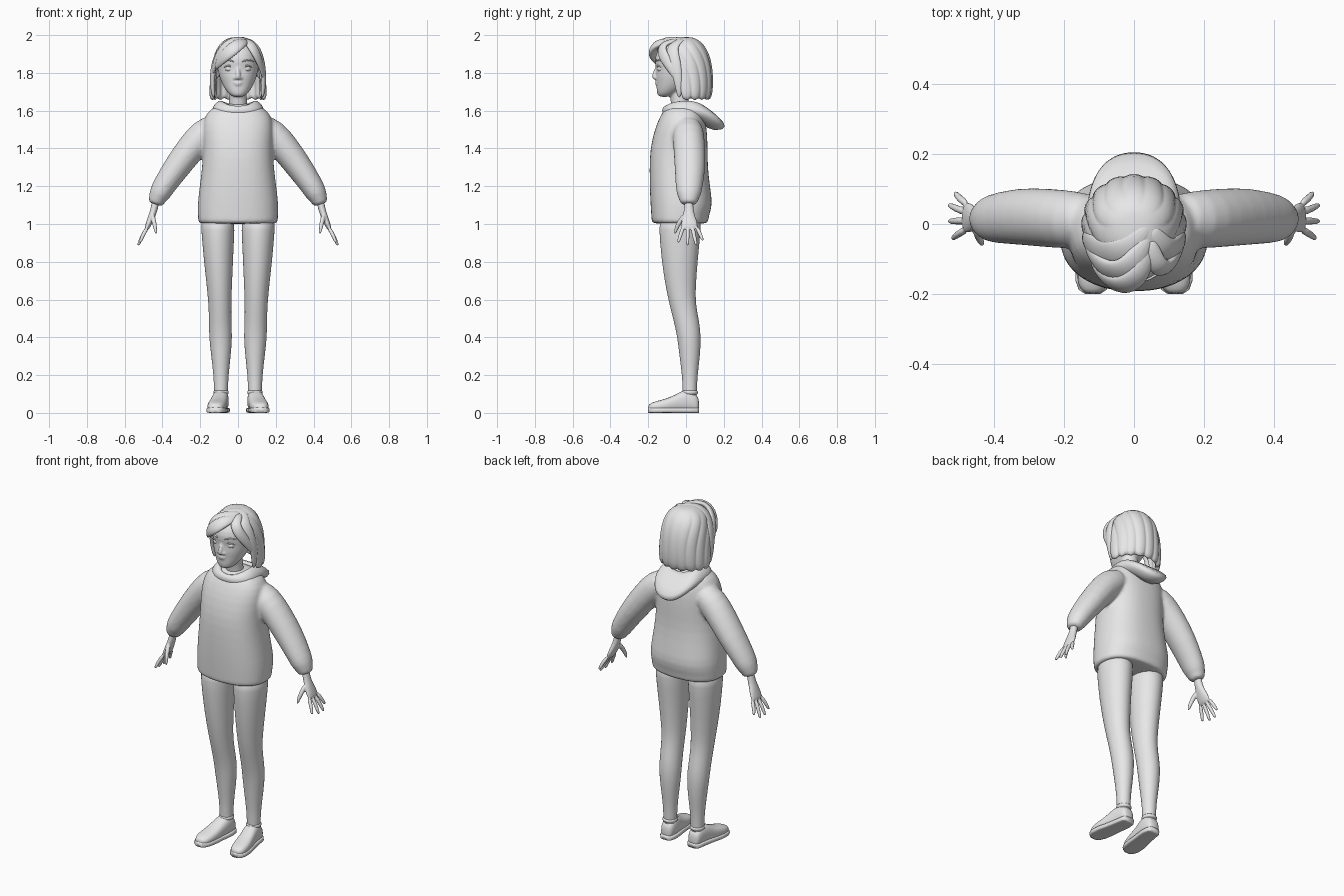
import bpy, bmesh, math
from mathutils import Vector

cube = bpy.data.objects.get("Cube")
if cube:
    bpy.data.objects.remove(cube, do_unlink=True)

grey = bpy.data.materials.new("plain_grey")
grey.use_nodes = True
grey.diffuse_color = (0.8, 0.8, 0.8, 1)
grey.node_tree.nodes["Principled BSDF"].inputs["Base Color"].default_value = (0.8, 0.8, 0.8, 1)

X, Y, Z = Vector((1, 0, 0)), Vector((0, 1, 0)), Vector((0, 0, 1))
SLEEVE_OUT = Vector((0.8, 0, 0.6))
HEAD_MIDDLE = Vector((0, -0.03, 1.82))


def power(value, exponent):
    return math.copysign(abs(value) ** exponent, value)


def skin(bm, rings, cyclic=False):
    """Bridge rings of points into a closed skin."""
    loops = [[bm.verts.new(p) for p in ring] for ring in rings]
    pairs = list(zip(loops, loops[1:]))
    if cyclic:
        pairs.append((loops[-1], loops[0]))
    for low, high in pairs:
        n = len(low)
        for i in range(n):
            j = (i + 1) % n
            bm.faces.new((low[i], low[j], high[j], high[i]))
    if not cyclic:
        bm.faces.new(loops[0])
        bm.faces.new(loops[-1])


def tube(bm, rows, ref, axis=None, sides=16, square=2.0):
    """Loft through rows of (x, y, z, half width, half depth)."""
    points = [Vector(row[:3]) for row in rows]
    rings = []
    for i, row in enumerate(rows):
        p = points[i]
        along = axis or (points[min(i + 1, len(rows) - 1)] - points[max(i - 1, 0)]).normalized()
        out = ref(p) if callable(ref) else ref
        u = out.cross(along).normalized()
        v = along.cross(u)
        ring = []
        for k in range(sides):
            a = math.tau * k / sides
            ring.append(p + u * row[3] * power(math.cos(a), 2 / square)
                        + v * row[4] * power(math.sin(a), 2 / square))
        rings.append(ring)
    skin(bm, rings)


def ball(bm, centre, radii):
    made = bmesh.ops.create_uvsphere(bm, u_segments=20, v_segments=12, radius=1)
    for v in made["verts"]:
        v.co = Vector(centre) + Vector([a * b for a, b in zip(v.co, radii)])


def finish(bm, name, mirror=False, subdivide=1, voxel=0, relax=3, thickness=0, recalc=True):
    if recalc:
        bmesh.ops.recalc_face_normals(bm, faces=bm.faces)
    mesh = bpy.data.meshes.new(name)
    bm.to_mesh(mesh)
    bm.free()
    mesh.materials.append(grey)
    for face in mesh.polygons:
        face.use_smooth = True
    obj = bpy.data.objects.new(name, mesh)
    bpy.context.collection.objects.link(obj)
    if thickness:
        solid = obj.modifiers.new("Thickness", "SOLIDIFY")
        solid.thickness, solid.offset = thickness, -1
    if subdivide:
        obj.modifiers.new("Round", "SUBSURF").levels = subdivide
        obj.modifiers["Round"].render_levels = subdivide
    if voxel:
        remesh = obj.modifiers.new("Blend", "REMESH")
        remesh.mode, remesh.voxel_size, remesh.use_smooth_shade = "VOXEL", voxel, True
        smooth = obj.modifiers.new("Relax", "SMOOTH")
        smooth.factor, smooth.iterations = 0.5, relax
    if mirror:
        obj.modifiers.new("Mirror", "MIRROR").use_mirror_object_x = False if hasattr(
            bpy.types.MirrorModifier, "use_mirror_object_x") else None
    return obj


def finish_pair(bm, name, **options):
    """Make the left part, then add its right twin."""
    obj = finish(bm, name, **options)
    obj.modifiers.new("Mirror", "MIRROR").use_mirror_merge = False
    return obj


# Hoodie: torso and sleeves blended into one surface
bm = bmesh.new()
torso = [(1.0, .205, -.175, .11), (1.01, .212, -.182, .118), (1.04, .212, -.184, .12),
         (1.1, .215, -.188, .142), (1.18, .206, -.192, .13), (1.3, .19, -.194, .115),
         (1.4, .184, -.19, .115), (1.5, .19, -.167, .112), (1.57, .18, -.138, .098),
         (1.615, .14, -.11, .075), (1.64, .07, -.08, .04)]
tube(bm, [(0, (f + b) / 2, z, w, (b - f) / 2) for z, w, f, b in torso],
     Y, axis=Z, sides=32, square=2.4)
sleeve = [(.1, .01, 1.53, .075, .07), (.185, .012, 1.475, .085, .084), (.25, .018, 1.4, .085, .078),
          (.325, .022, 1.3, .083, .072), (.39, .017, 1.205, .073, .062), (.418, .015, 1.155, .066, .057),
          (.43, .015, 1.128, .048, .043), (.438, .015, 1.1, .047, .042)]
for side in (1, -1):
    tube(bm, [(side * r[0],) + r[1:] for r in sleeve], Vector((.8 * side, 0, .6)), sides=20)
finish(bm, "hoodie", voxel=.009, relax=5)

# Hood lying on the shoulders, drawn out at the back
bm = bmesh.new()
hood = [(.07, -.09, .05, 1.60, 1.63, 1.61), (.085, -.1, .07, 1.63, 1.66, 1.645),
        (.118, -.12, .13, 1.622, 1.645, 1.605), (.14, -.13, .215, 1.6, 1.61, 1.53),
        (.135, -.12, .205, 1.575, 1.585, 1.495), (.09, -.1, .1, 1.55, 1.55, 1.49)]
rings = []
for width, front, back, zf, zs, zb in hood:
    ring = []
    for k in range(32):
        a = math.tau * k / 32
        c, s = math.cos(a), math.sin(a)
        reach, z_end = (front, zf) if c > 0 else (back, zb)
        ring.append((width * power(s, .9), reach * power(abs(c), .8), zs + (z_end - zs) * c * c))
    rings.append(ring)
skin(bm, rings, cyclic=True)
finish(bm, "hood")

# Legs
bm = bmesh.new()
leg = [(.107, -.03, 1.05, .09, .11), (.107, -.032, .98, .09, .113), (.104, -.034, .82, .079, .098),
       (.099, -.029, .68, .068, .082), (.096, -.02, .58, .061, .07), (.094, .004, .48, .06, .068),
       (.092, .017, .4, .062, .063), (.09, .02, .3, .052, .055), (.09, .02, .2, .04, .041),
       (.09, .02, .12, .037, .038), (.09, .02, .05, .036, .038)]
tube(bm, leg, Y, axis=Z, sides=20)
finish_pair(bm, "leg")

# Shoes: upper, collar and sole
shoe = [(.07, .09, .026, .07), (.055, .09, .038, .095), (.02, .09, .043, .118), (-.02, .095, .045, .115),
        (-.06, .102, .046, .09), (-.11, .11, .051, .07), (-.16, .116, .048, .058),
        (-.188, .118, .036, .048), (-.2, .118, .018, .036)]
bm = bmesh.new()
tube(bm, [(x, y, h / 2 + .004, w, h / 2) for y, x, w, h in shoe], Z, axis=Y, square=2.6)
finish_pair(bm, "shoe")
bm = bmesh.new()
tube(bm, [(x, y, .014, w + .004, .014) for y, x, w, h in shoe], Z, axis=Y, sides=20, square=5)
finish_pair(bm, "shoe_sole", subdivide=0)
bm = bmesh.new()
tube(bm, [(.09, .02, .09, .042, .046), (.09, .02, .115, .043, .045), (.09, .02, .12, .036, .038)],
     Y, axis=Z, sides=20)
finish_pair(bm, "shoe_collar")

# Hands: wrist, palm, fingers and thumb
bm = bmesh.new()
tube(bm, [(.434, .015, 1.13, .025, .022), (.443, .015, 1.08, .024, .019), (.457, .015, 1.04, .034, .019),
          (.473, .018, 1.0, .046, .016), (.487, .02, .968, .044, .012)], SLEEVE_OUT)
tips = [(.52, -.042, .9), (.53, .008, .886), (.53, .055, .886), (.513, .09, .912)]
for i, tip in enumerate(tips):
    base, end = Vector((.478, -.015 + .024 * i, .985)), Vector(tip)
    middle = base.lerp(end, .5) + Vector((.004, 0, 0))
    tube(bm, [(*base, .012, .012), (*middle, .011, .011), (*end.lerp(base, .1), .009, .009),
              (*end, .005, .005)], SLEEVE_OUT, sides=10)
tube(bm, [(.453, -.005, 1.05, .014, .014), (.445, -.036, 1.01, .014, .013),
          (.437, -.052, .975, .011, .01), (.433, -.06, .945, .006, .006)], SLEEVE_OUT, sides=10)
finish_pair(bm, "hand", voxel=.0045, relax=2)

# Head: skull, neck, nose, lips and ears blended together
bm = bmesh.new()
head = [(1.672, -.115, .024, .025), (1.685, -.105, .047, .048), (1.715, -.083, .07, .073),
        (1.75, -.063, .088, .094), (1.785, -.05, .101, .112), (1.82, -.045, .107, .111),
        (1.855, -.043, .109, .124), (1.9, -.04, .106, .122), (1.945, -.035, .085, .095), (1.97, -.03, .04, .045)]
tube(bm, [(0, y, z, w, d) for z, y, w, d in head], Y, axis=Z, sides=28, square=2.1)
tube(bm, [(0, -.02, 1.56, .06, .055), (0, -.03, 1.63, .048, .047), (0, -.04, 1.69, .047, .05),
          (0, -.045, 1.75, .05, .055)], Y, axis=Z)
tube(bm, [(0, -.15, 1.835, .01, .012), (0, -.163, 1.8, .012, .013), (0, -.17, 1.778, .015, .014),
          (0, -.16, 1.765, .012, .01)], Y, sides=12)
ball(bm, (0, -.152, 1.749), (.026, .013, .007))
ball(bm, (0, -.15, 1.738), (.022, .013, .007))
for side in (1, -1):
    ball(bm, (side * .014, -.157, 1.773), (.011, .012, .009))
    ball(bm, (side * .112, -.01, 1.805), (.012, .022, .036))
finish(bm, "head", voxel=.006, relax=2)

# Eyes, lids and brows
bm = bmesh.new()
ball(bm, (.044, -.127, 1.822), (.026, .026, .019))
finish_pair(bm, "eye", subdivide=0)
bm = bmesh.new()
tube(bm, [(.018, -.146, 1.822, .003, .003), (.032, -.153, 1.838, .004, .004),
          (.052, -.151, 1.84, .004, .004), (.076, -.132, 1.829, .003, .003)], Z, sides=8)
finish_pair(bm, "eyelid")
bm = bmesh.new()
tube(bm, [(.02, -.163, 1.858, .004, .004), (.045, -.157, 1.868, .005, .005),
          (.07, -.141, 1.868, .004, .004), (.086, -.124, 1.858, .002, .002)], Z, sides=8)
finish_pair(bm, "eyebrow")

# Bob haircut: an open shell with grooves between the clumps
bm = bmesh.new()
rows = [(1.99, .03, .03, 0), (1.98, .065, .058, 0), (1.95, .105, .095, 15), (1.9, .127, .122, 48),
        (1.84, .139, .137, 68), (1.77, .146, .143, 78), (1.7, .151, .141, 81), (1.665, .147, .128, 82)]
columns = 72
grid = []
for n, (z, width, depth, opening) in enumerate(rows):
    line = []
    for k in range(columns + 1):
        start = math.radians(opening)
        a = start + (math.tau - 2 * start) * k / columns
        clump = abs(math.sin(math.pi * 9 * k / columns)) ** .6
        grow = .965 + .045 * clump if n > 1 else 1
        y = -depth * math.cos(a) * (1.4 if math.cos(a) > 0 else 1)
        drop = .012 * clump if n == len(rows) - 1 else 0
        line.append(bm.verts.new((width * math.sin(a) * grow, y * grow, z - drop)))
    grid.append(line)
for high, low in zip(grid, grid[1:]):
    for k in range(columns):
        bm.faces.new((low[k], low[k + 1], high[k + 1], high[k]))
bm.faces.new(grid[0][:-1])
bmesh.ops.remove_doubles(bm, verts=bm.verts, dist=.0001)
finish(bm, "hair_bob", thickness=.028, recalc=False)


# Fringe locks swept from the parting towards both temples
def away(p):
    return (p - HEAD_MIDDLE).normalized()


locks = {
    "fringe_front": [(.045, -.05, 1.965, .02, .012), (.02, -.145, 1.965, .035, .02), (-.03, -.182, 1.925, .042, .022),
                     (-.085, -.158, 1.88, .036, .018), (-.122, -.105, 1.82, .012, .008)],
    "fringe_middle": [(.045, -.03, 1.975, .02, .012), (.0, -.12, 1.975, .04, .018), (-.06, -.145, 1.94, .042, .02),
                      (-.112, -.105, 1.88, .034, .017), (-.137, -.06, 1.79, .012, .008)],
    "fringe_back": [(.045, .0, 1.98, .02, .01), (-.01, -.07, 1.98, .038, .014), (-.075, -.09, 1.945, .042, .017),
                    (-.124, -.06, 1.87, .038, .016), (-.14, -.04, 1.76, .026, .014), (-.128, -.035, 1.665, .012, .01)],
    "fringe_left": [(.045, -.04, 1.975, .02, .012), (.065, -.13, 1.955, .032, .016), (.098, -.128, 1.9, .032, .017),
                    (.125, -.085, 1.835, .026, .014), (.14, -.045, 1.76, .014, .008)],
    "side_lock_left": [(.05, -.01, 1.98, .02, .01), (.09, -.08, 1.945, .036, .016), (.125, -.065, 1.875, .036, .016),
                       (.14, -.04, 1.77, .026, .014), (.128, -.035, 1.665, .012, .01)],
}
for name, path in locks.items():
    bm = bmesh.new()
    tube(bm, path, away, sides=12)
    finish(bm, name, subdivide=2)
